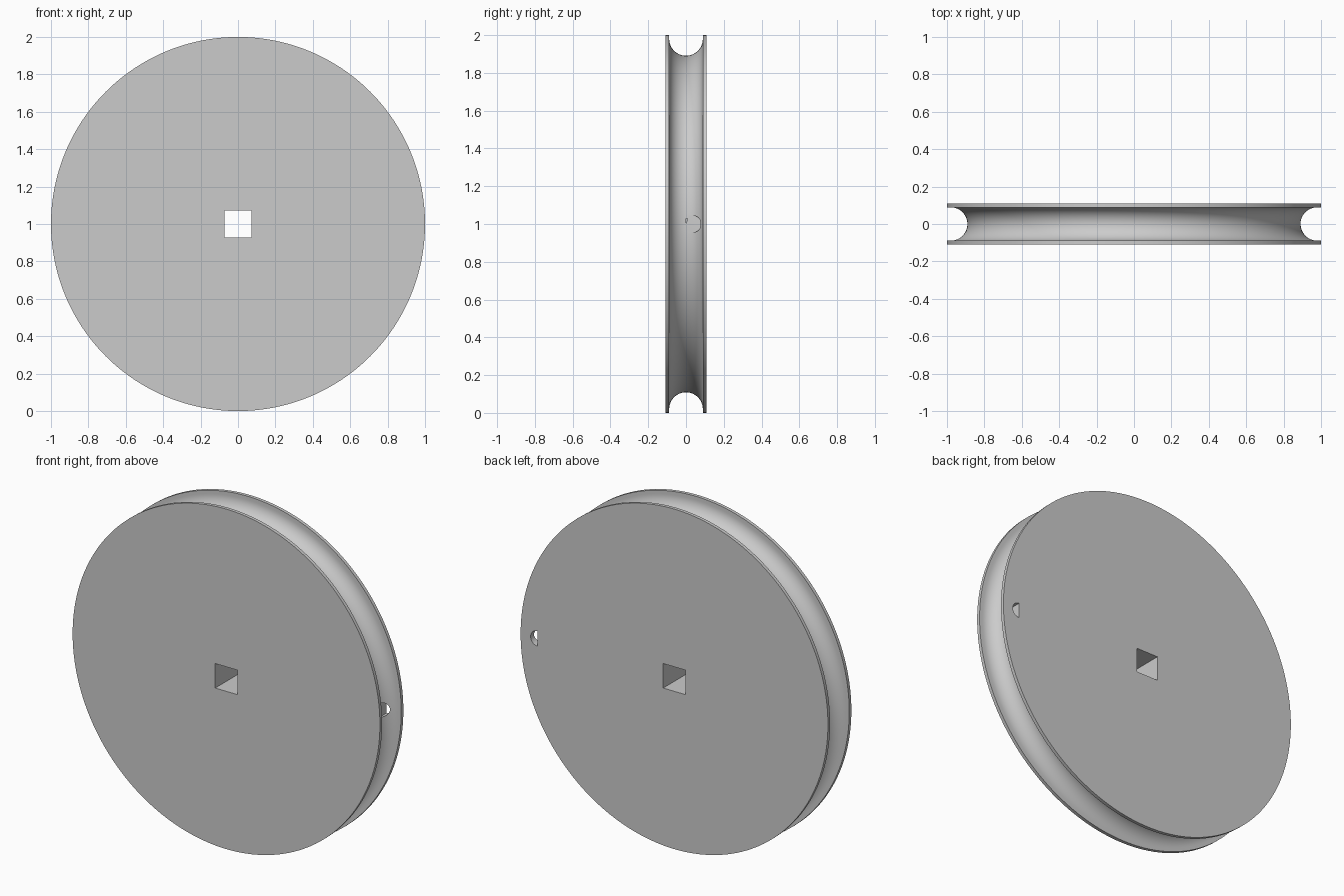
import bpy
import bmesh
from math import cos, sin, pi

default_cube = bpy.data.objects.get("Cube")
if default_cube:
    bpy.data.objects.remove(default_cube, do_unlink=True)

RADIUS, HALF_WIDTH = 1.0, 0.109
GROOVE_R, GROOVE_CENTRE = 0.089, 0.98
BORE = 0.072
HOLE_X, HOLE_R = 0.891, 0.044
SEGMENTS, ARC_STEPS = 192, 28

grey = bpy.data.materials.new("light grey")
grey.use_nodes = True
colour = (0.6, 0.6, 0.6, 1)
grey.diffuse_color = colour
grey.node_tree.nodes["Principled BSDF"].inputs["Base Color"].default_value = colour


def make_object(name, bm):
    bmesh.ops.recalc_face_normals(bm, faces=bm.faces[:])
    mesh = bpy.data.meshes.new(name)
    bm.to_mesh(mesh)
    bm.free()
    mesh.materials.append(grey)
    obj = bpy.data.objects.new(name, mesh)
    bpy.context.collection.objects.link(obj)
    return obj


def prism(name, outline, y0, y1):
    """Extrude an (x, z) outline along y."""
    bm = bmesh.new()
    face = bm.faces.new([bm.verts.new((x, y0, z)) for x, z in outline])
    grown = bmesh.ops.extrude_face_region(bm, geom=[face])["geom"]
    verts = [v for v in grown if isinstance(v, bmesh.types.BMVert)]
    bmesh.ops.translate(bm, verts=verts, vec=(0, y1 - y0, 0))
    return make_object(name, bm)


# Wheel: rim profile with a round rope groove, revolved about the axle
arc = [pi * i / ARC_STEPS for i in range(ARC_STEPS + 1)]
profile = [(RADIUS, -HALF_WIDTH), (RADIUS, -GROOVE_R)]
profile += [(GROOVE_CENTRE - GROOVE_R * sin(a), -GROOVE_R * cos(a)) for a in arc]
profile += [(RADIUS, GROOVE_R), (RADIUS, HALF_WIDTH)]

bm = bmesh.new()
turns = [2 * pi * i / SEGMENTS for i in range(SEGMENTS)]
rings = [[bm.verts.new((r * cos(t), y, RADIUS + r * sin(t))) for t in turns]
         for r, y in profile]
for a, b in zip(rings, rings[1:]):
    for i in range(SEGMENTS):
        j = (i + 1) % SEGMENTS
        bm.faces.new((a[i], a[j], b[j], b[i]))
bm.faces.new(rings[0])
bm.faces.new(rings[-1])
wheel = make_object("pulley_wheel", bm)

# Square axle bore, and half-round rope hole from the groove out of the back
square = [(BORE * x, RADIUS + BORE * z) for x, z in ((-1, -1), (1, -1), (1, 1), (-1, 1))]
half_round = [(HOLE_X + HOLE_R * sin(a), RADIUS - HOLE_R * cos(a)) for a in arc]
cutters = [prism("axle_bore_cutter", square, -1, 1),
           prism("rope_hole_cutter", half_round, 0, 1)]

bpy.context.view_layer.objects.active = wheel
for cutter in cutters:
    cutter.hide_render = True
    mod = wheel.modifiers.new(cutter.name, 'BOOLEAN')
    mod.operation, mod.solver, mod.object = 'DIFFERENCE', 'EXACT', cutter
    bpy.ops.object.modifier_apply(modifier=mod.name)
    bpy.data.objects.remove(cutter, do_unlink=True)

# Smooth the turned surfaces, keep rims and holes crisp
bpy.ops.object.select_all(action='DESELECT')
wheel.select_set(True)
bpy.ops.object.shade_smooth_by_angle(angle=pi / 6)
